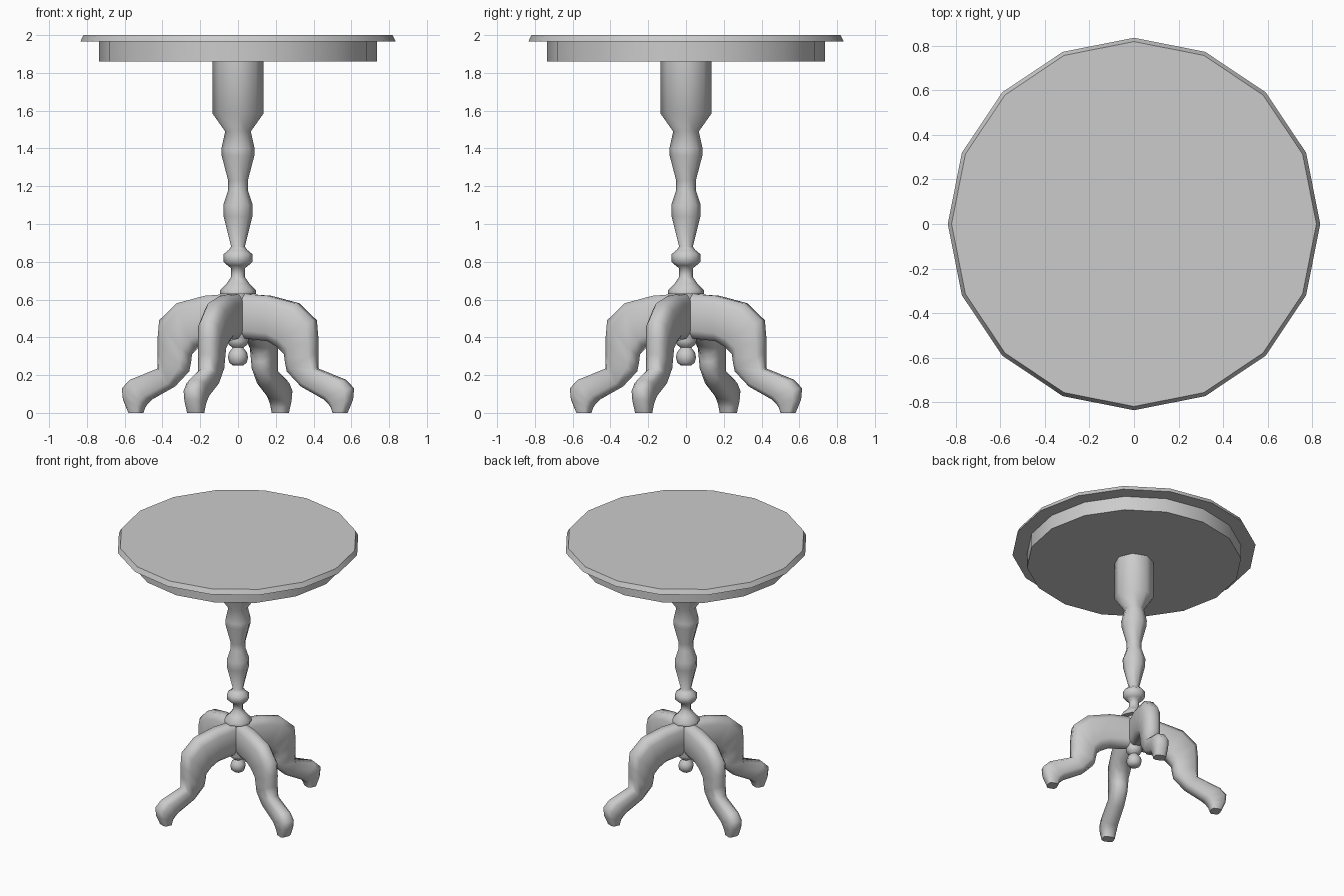
import bpy, bmesh
from math import sin, cos, pi, radians

if "Cube" in bpy.data.objects:
    bpy.data.objects.remove(bpy.data.objects["Cube"])


def finish(name, bm, angle):
    bmesh.ops.recalc_face_normals(bm, faces=bm.faces)
    me = bpy.data.meshes.new(name)
    bm.to_mesh(me)
    bm.free()
    ob = bpy.data.objects.new(name, me)
    bpy.context.collection.objects.link(ob)
    bpy.ops.object.select_all(action='DESELECT')
    ob.select_set(True)
    bpy.context.view_layer.objects.active = ob
    bpy.ops.object.shade_smooth_by_angle(angle=radians(angle))
    return ob


def loft(bm, rings):
    """Skin a list of point rings and cap both ends."""
    rows = [[bm.verts.new(p) for p in ring] for ring in rings]
    n = len(rows[0])
    for a, b in zip(rows, rows[1:]):
        for i in range(n):
            j = (i + 1) % n
            bm.faces.new((a[i], a[j], b[j], b[i]))
    bm.faces.new(rows[0])
    bm.faces.new(rows[-1])


def lathe(name, profile, sides, angle):
    bm = bmesh.new()
    loft(bm, [[(r * cos(2 * pi * i / sides), r * sin(2 * pi * i / sides), z)
               for i in range(sides)] for r, z in profile])
    return finish(name, bm, angle)


# Sixteen-sided table top and the apron under it
lathe("table_top", [(.835, 1.965), (.818, 2.0)], 16, 35)
lathe("apron", [(.735, 1.86), (.735, 1.965)], 16, 35)

# Turned column with bottom knob
lathe("column", [
    (.135, 1.86), (.135, 1.585), (.068, 1.49), (.088, 1.40), (.086, 1.36),
    (.052, 1.23), (.052, 1.18), (.078, 1.10), (.076, 1.04), (.036, .88),
    (.05, .862), (.077, .84), (.077, .80), (.055, .78), (.036, .765),
    (.036, .72), (.06, .685), (.095, .65), (.095, .63), (.055, .63),
    (.055, .38), (.05, .362), (.028, .345), (.048, .32), (.053, .295),
    (.046, .265), (.025, .25)], 8, 60)

# Leg stations: outer (radius, z), inner (radius, z), half width
STATIONS = [
    ((.04, .63), (.04, .395), .045),
    ((.18, .62), (.18, .38), .057),
    ((.34, .58), (.235, .35), .06),
    ((.44, .49), (.275, .31), .058),
    ((.45, .39), (.28, .27), .055),
    ((.45, .31), (.29, .22), .053),
    ((.45, .235), (.37, .14), .05),
    ((.61, .175), (.50, .072), .05),
    ((.655, .13), (.525, .05), .05),
    ((.65, .07), (.54, .03), .046),
    ((.62, 0), (.55, 0), .04)]
SECTION = [(1, .5), (.65, 1), (-.65, 1), (-1, .5),
           (-1, -.5), (-.65, -1), (.65, -1), (1, -.5)]


def leg(name, angle):
    ca, sa = cos(angle), sin(angle)
    rings = []
    for (ro, zo), (ri, zi), w in STATIONS:
        ring = []
        for t, s in SECTION:
            r = (ro + ri) / 2 + t * (ro - ri) / 2
            z = (zo + zi) / 2 + t * (zo - zi) / 2
            ring.append((r * ca - s * w * sa, r * sa + s * w * ca, z))
        rings.append(ring)
    bm = bmesh.new()
    loft(bm, rings)
    finish(name, bm, 60)


# Four cabriole legs
for k in range(4):
    leg(f"leg_{k + 1}", radians(-22.5 + 90 * k))
